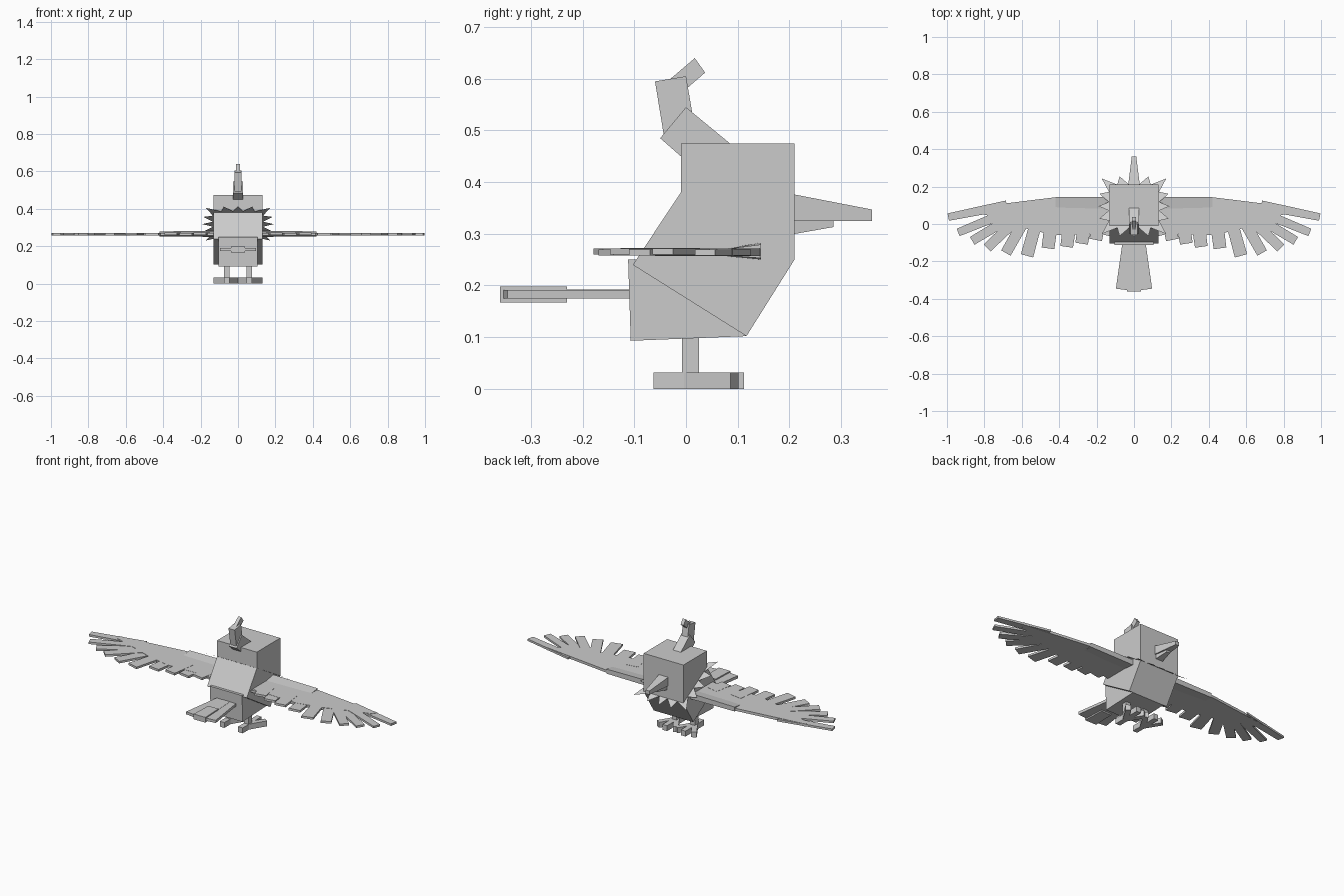
import bpy, bmesh
from math import sin, cos, pi, radians, atan2
from mathutils import Vector

cube = bpy.data.objects.get("Cube")
if cube:
    bpy.data.objects.remove(cube, do_unlink=True)

GREY = (0.6, 0.6, 0.6, 1)
grey = bpy.data.materials.new("plain_grey")
grey.use_nodes = True
grey.diffuse_color = GREY
grey.node_tree.nodes["Principled BSDF"].inputs["Base Color"].default_value = GREY


def finish(name, bm):
    bmesh.ops.recalc_face_normals(bm, faces=bm.faces)
    mesh = bpy.data.meshes.new(name)
    bm.to_mesh(mesh)
    bm.free()
    mesh.materials.append(grey)
    obj = bpy.data.objects.new(name, mesh)
    bpy.context.collection.objects.link(obj)
    return obj


def loft(name, first, last):
    """Closed solid between two matching rings of points."""
    bm = bmesh.new()
    a = [bm.verts.new(p) for p in first]
    b = [bm.verts.new(p) for p in last]
    bm.faces.new(a)
    bm.faces.new(b)
    for i in range(len(a)):
        j = (i + 1) % len(a)
        bm.faces.new((a[i], a[j], b[j], b[i]))
    return finish(name, bm)


def side_prism(name, profile, half):
    """Side profile (y, z) extruded evenly across x."""
    return loft(name, [(-half, y, z) for y, z in profile],
                [(half, y, z) for y, z in profile])


def plate(name, outline, z0, z1):
    """Plan outline (x, y) extruded in z."""
    return loft(name, [(x, y, z0) for x, y in outline],
                [(x, y, z1) for x, y in outline])


def strip(name, root, tip, w0, w1, z0, z1):
    """Tapered flat bar from root to tip."""
    a, b = Vector(root), Vector(tip)
    d = (b - a).normalized()
    n = Vector((-d.y, d.x))
    return plate(name, [a + n * w0, b + n * w1, b - n * w1, a - n * w0], z0, z1)


def y_ring(y, half, z0, z1):
    return [(-half, y, z0), (half, y, z0), (half, y, z1), (-half, y, z1)]


# Head, tilted chest and lower body
side_prism("head", [(-.01, .475), (.21, .475), (.21, .25), (-.01, .38)], .13)
side_prism("chest", [(-.01, .38), (.21, .25), (.117, .102), (-.103, .24)], .13)
side_prism("lower_body", [(-.107, .093), (.117, .102), (.1, .25), (-.112, .25)], .105)

# Paper-thin neck ruff lying on the chest's upper plane
tilt = atan2(-.13, .22)
bm = bmesh.new()
ring = []
for i in range(32):
    a = i * pi / 16
    edge = .13 / max(abs(cos(a)), abs(sin(a)))
    r = edge + (.06 if i % 2 == 0 else .005)
    u = r * sin(a)
    ring.append(bm.verts.new((r * cos(a), .095 + u * cos(tilt), .318 + u * sin(tilt))))
centre = bm.verts.new((0, .095, .318))
for i in range(32):
    bm.faces.new((centre, ring[i], ring[(i + 1) % 32]))
finish("neck_ruff", bm)

# Beak
loft("upper_beak", y_ring(.2, .032, .325, .378), y_ring(.36, .012, .325, .347))
loft("lower_beak", y_ring(.2, .025, .298, .34), y_ring(.285, .012, .313, .328))

# Crest of three stacked blocks
side_prism("crest_base", [(-.05, .485), (.0, .545), (.085, .475), (-.01, .45)], .026)
side_prism("crest_middle", [(-.06, .595), (0, .605), (.012, .535), (-.042, .485)], .02)
side_prism("crest_tip", [(-.03, .6), (.017, .64), (.037, .612), (0, .58)], .01)

# Tail fan
for side in (-1, 1):
    strip("tail_feather", (side * .03, -.09), (side * .062, -.35), .03, .035, .175, .191)
loft("tail_middle", y_ring(-.1, .025, .175, .192), y_ring(-.35, .035, .175, .192))
loft("tail_middle_tip", y_ring(-.23, .033, .167, .198), y_ring(-.36, .038, .167, .198))

# Flight feathers: root, tip, half widths
LONG = [((.68, .1), (.993, .037), .026, .02),
        ((.66, .07), (.94, -.045), .026, .021),
        ((.63, .05), (.865, -.09), .026, .024),
        ((.61, .04), (.785, -.128), .028, .026),
        ((.58, .03), (.685, -.155), .03, .029),
        ((.52, .02), (.572, -.17), .032, .034)]
SHORT = [(.46, -.13), (.36, -.122), (.28, -.105), (.205, -.085), (.15, -.06)]

for side, label in ((1, "left"), (-1, "right")):
    def flip(p):
        return (side * p[0], p[1])

    # Wing: thick leading edge and flat blade
    wedge = [(.145, .25), (.145, .283), (.08, .272), (.08, .256)]
    loft(label + "_wing_shoulder", [(side * .1, y, z) for y, z in wedge],
         [(side * .42, y, .265 + (z - .265) * .8) for y, z in wedge])
    plate(label + "_wing_blade", [flip(p) for p in (
        (.1, .143), (.42, .143), (.85, .09), (.83, .06), (.7, .02),
        (.56, -.03), (.42, -.06), (.1, -.05))], .257, .272)
    for k, (root, tip, w0, w1) in enumerate(LONG):
        strip(label + "_long_feather", flip(root), flip(tip), w0, w1,
              .258 + k % 2 * .002, .270 + k % 2 * .002)
    for k, tip in enumerate(SHORT):
        root = (tip[0] - .02, .02)
        strip(label + "_short_feather", flip(root), flip(tip), .036, .034,
              .258 + k % 2 * .002, .271 + k % 2 * .002)

    # Leg and four toes
    x = side * .06
    strip(label + "_leg", (x, -.008), (x, .025), .015, .015, .02, .12)
    strip(label + "_back_toe", (x, .02), (x, -.063), .015, .015, 0, .032)
    for degrees in (-35, 0, 35):
        a = radians(degrees)
        tip = (x + .1 * sin(a), .012 + .1 * cos(a))
        strip(label + "_front_toe", (x, .0), tip, .015, .015, 0, .032)
